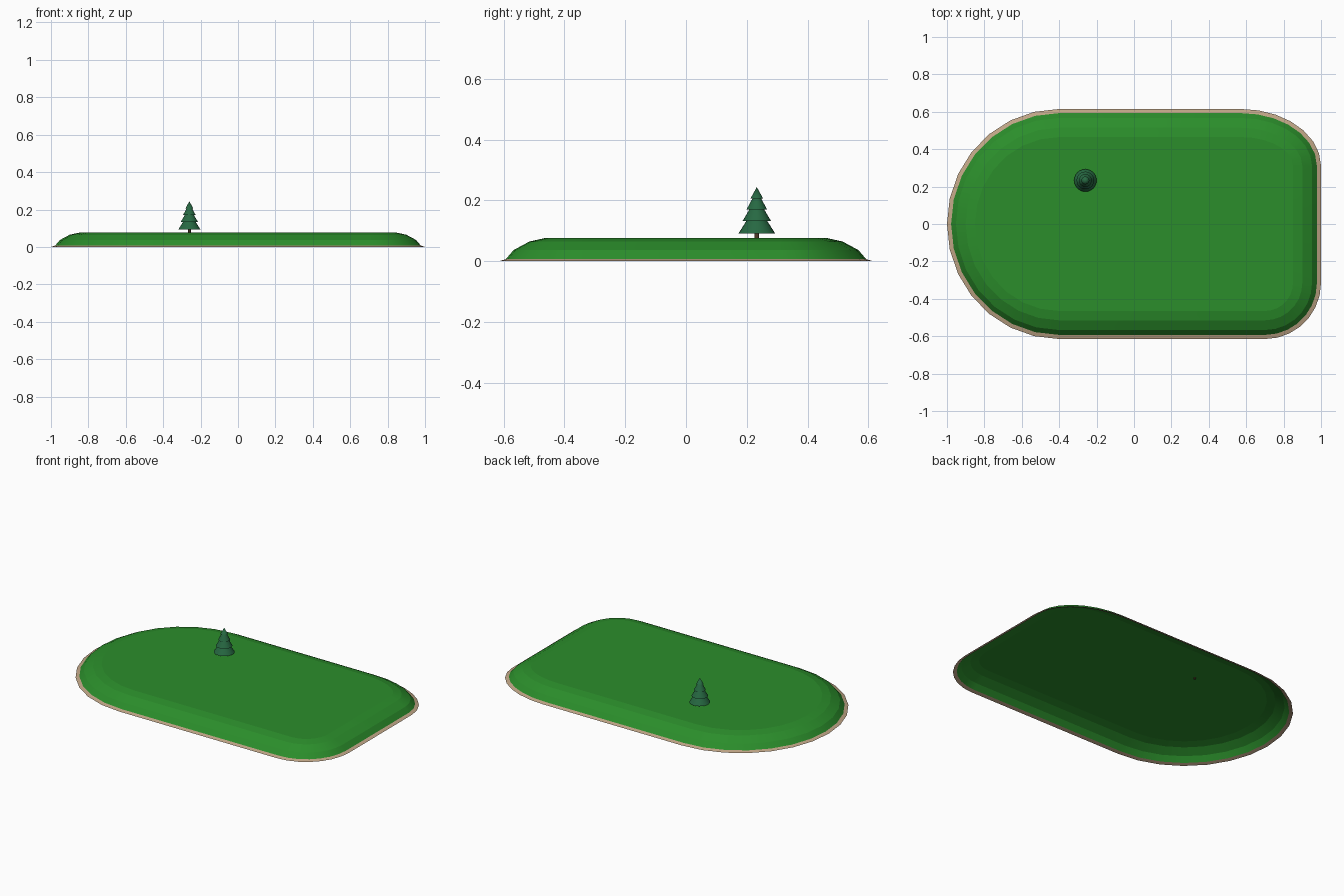
import bpy, bmesh, math

if "Cube" in bpy.data.objects:
    bpy.data.objects.remove(bpy.data.objects["Cube"])


def material(name, rgb):
    m = bpy.data.materials.new(name)
    m.diffuse_color = (*rgb, 1)
    m.use_nodes = True
    m.node_tree.nodes["Principled BSDF"].inputs["Base Color"].default_value = m.diffuse_color
    return m


def finish(name, bm, mat, angle=30):
    bmesh.ops.recalc_face_normals(bm, faces=bm.faces[:])
    me = bpy.data.meshes.new(name)
    bm.to_mesh(me)
    bm.free()
    ob = bpy.data.objects.new(name, me)
    bpy.context.collection.objects.link(ob)
    me.materials.append(mat)
    bpy.ops.object.select_all(action='DESELECT')
    ob.select_set(True)
    bpy.context.view_layer.objects.active = ob
    bpy.ops.object.shade_smooth_by_angle(angle=math.radians(angle))
    return ob


# corners of the island: centre x, centre y, radius x, radius y, start angle
CORNERS = [(0.57, 0.31, 0.43, 0.305, 0), (-0.4, 0.0, 0.6, 0.615, 90),
           (-0.4, 0.0, 0.6, 0.615, 180), (0.7, -0.315, 0.3, 0.3, 270)]


def outline(inset, z, n=7):
    pts = []
    for k, (cx, cy, rx, ry, start) in enumerate(CORNERS):
        for i in range(n + 1):
            if k == 2 and i == 0:
                continue  # the two left arcs share a point
            a = math.radians(start + 90 * i / n)
            pts.append((cx + (rx - inset) * math.cos(a),
                        cy + (ry - inset) * math.sin(a), z))
    return pts


def shell(name, profile, mat, cap):
    bm = bmesh.new()
    rings = [[bm.verts.new(p) for p in outline(*s)] for s in profile]
    for a, b in zip(rings, rings[1:]):
        for i in range(len(a)):
            j = (i + 1) % len(a)
            bm.faces.new((a[i], a[j], b[j], b[i]))
    if cap:
        bm.faces.new(rings[-1])
    ob = finish(name, bm, mat)
    me = ob.data
    # open shell: make the surface face outward and up
    if sum(p.normal.z for p in me.polygons) < 0:
        me.flip_normals()
    # crisp level bands, smooth only around the outline
    for e in me.edges:
        za, zb = (me.vertices[v].co.z for v in e.vertices)
        if abs(za - zb) < 1e-5:
            e.use_edge_sharp = True
    return ob


grass = material("grass", (0.024, 0.27, 0.024))
sand = material("sand", (0.53, 0.38, 0.24))
needles = material("needles", (0.02, 0.14, 0.055))
bark = material("bark", (0.08, 0.04, 0.02))

# island: sandy shore and open-bottomed grass plateau
shell("sand_shore", [(0, 0), (0.022, 0.007)], sand, False)
shell("grass_plateau", [(0.022, 0.007), (0.048, 0.037), (0.1, 0.065),
                        (0.15, 0.076)], grass, True)


# tree: trunk and stacked cone tiers
def cone(bm, r1, r2, z1, z2, sides):
    res = bmesh.ops.create_cone(bm, cap_ends=True, segments=sides,
                                radius1=r1, radius2=r2, depth=z2 - z1)
    bmesh.ops.translate(bm, verts=res["verts"],
                        vec=(-0.26, 0.233, (z1 + z2) / 2))


bm = bmesh.new()
cone(bm, 0.008, 0.008, 0.07, 0.1, 12)
finish("tree_trunk", bm, bark)

bm = bmesh.new()
TIERS = [(0.06, 0.034, 0.092, 0.133), (0.047, 0.024, 0.132, 0.171),
         (0.034, 0.014, 0.17, 0.207), (0.021, 0, 0.206, 0.244)]
for tier in TIERS:
    cone(bm, *tier, 24)
finish("tree_branches", bm, needles)
